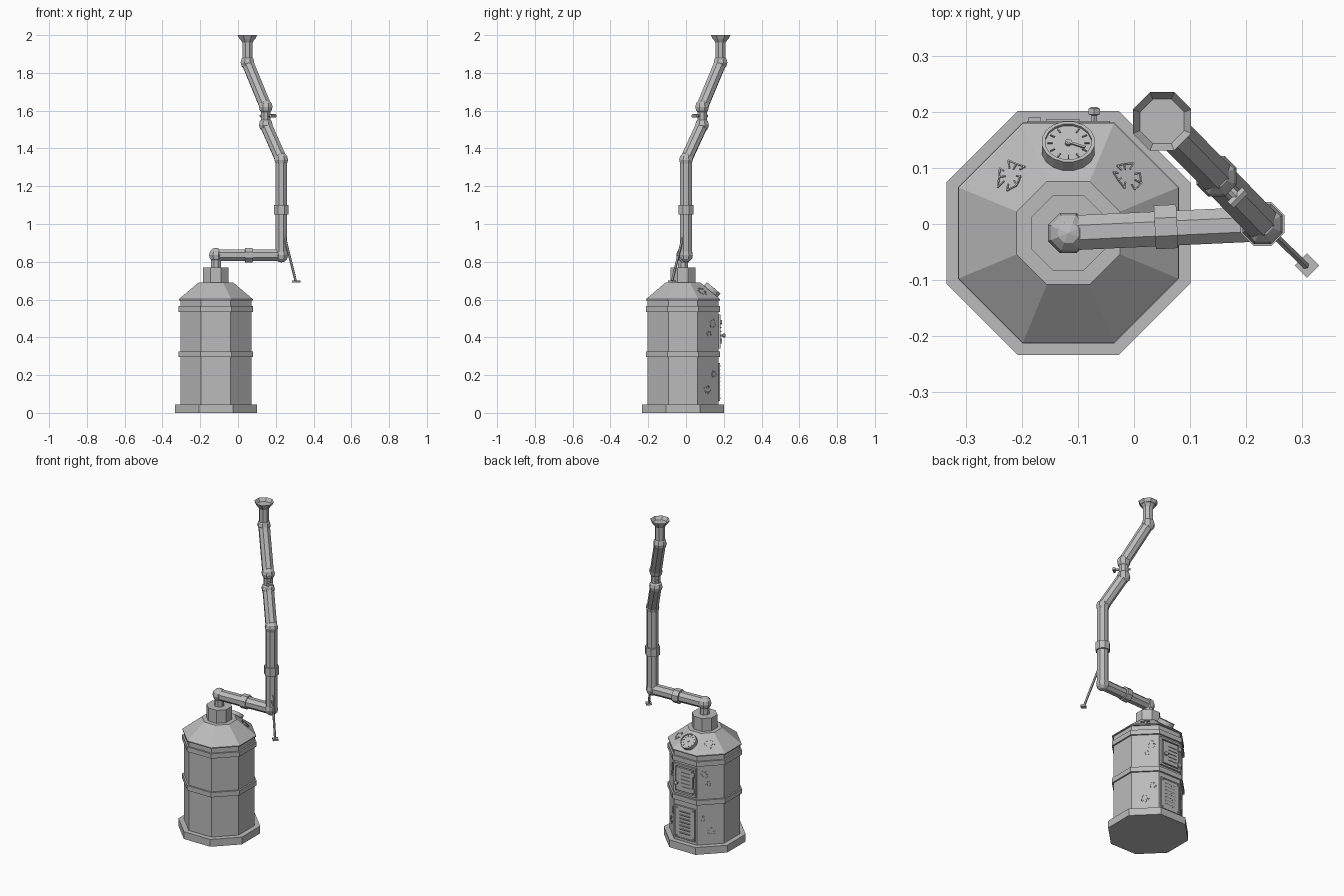
import bpy, bmesh, math, random
from mathutils import Vector, Matrix

if "Cube" in bpy.data.objects:
    bpy.data.objects.remove(bpy.data.objects["Cube"])
random.seed(4)

grey = bpy.data.materials.new("plain grey")
grey.use_nodes = True
grey.diffuse_color = (0.5, 0.5, 0.5, 1)
grey.node_tree.nodes["Principled BSDF"].inputs["Base Color"].default_value = (0.5, 0.5, 0.5, 1)

CX, CY = -0.117, -0.016
BODY = 0.1875
EIGHTH = math.pi / 8
CORNER = 1 / math.cos(EIGHTH)


def finish(name, bm):
    bmesh.ops.recalc_face_normals(bm, faces=bm.faces)
    mesh = bpy.data.meshes.new(name)
    bm.to_mesh(mesh)
    bm.free()
    mesh.materials.append(grey)
    ob = bpy.data.objects.new(name, mesh)
    bpy.context.collection.objects.link(ob)
    return ob


def lathe(bm, profile, matrix, sides=8):
    """Closed solid from (flat-side radius, height) pairs."""
    corner = 1 / math.cos(math.pi / sides)
    rings = []
    for r, z in profile:
        angles = [(k + 0.5) * math.tau / sides for k in range(sides)]
        rings.append([bm.verts.new(matrix @ Vector((r * corner * math.cos(a), r * corner * math.sin(a), z)))
                      for a in angles])
    for low, high in zip(rings, rings[1:]):
        for k in range(sides):
            n = (k + 1) % sides
            bm.faces.new((low[k], low[n], high[n], high[k]))
    bm.faces.new(rings[0][::-1])
    bm.faces.new(rings[-1])


def box(bm, size, matrix, center):
    bmesh.ops.create_cube(bm, size=1, matrix=matrix @ Matrix.Translation(center) @ Matrix.Diagonal((*size, 1)))


def turned(name, profile, matrix, sides=8):
    bm = bmesh.new()
    lathe(bm, profile, matrix, sides)
    return finish(name, bm)


def rod(name, a, b, radius, sides=8):
    a, b = Vector(a), Vector(b)
    turn = (b - a).to_track_quat('Z', 'Y').to_matrix().to_4x4()
    return turned(name, [(radius, 0), (radius, (b - a).length)], Matrix.Translation(a) @ turn, sides)


def ball(name, center, radius):
    bm = bmesh.new()
    bmesh.ops.create_uvsphere(bm, u_segments=8, v_segments=6, radius=radius,
                              matrix=Matrix.Translation(center) @ Matrix.Rotation(EIGHTH, 4, 'Z'))
    finish(name, bm)


def facet(angle, radius, z, tilt=0.0):
    """Frame on a body side: x along the side, y up it, z outward."""
    out = Vector((math.cos(angle), math.sin(angle), 0))
    normal = out * math.cos(tilt) + Vector((0, 0, math.sin(tilt)))
    up = Vector((0, 0, math.cos(tilt))) - out * math.sin(tilt)
    m = Matrix((up.cross(normal), up, normal)).transposed().to_4x4()
    return Matrix.Translation(Vector((CX, CY, z)) + out * radius) @ m


# Octagonal tank, bands and roof
axis = Matrix.Translation((CX, CY, 0))
turned("base_plinth", [(0.2175, 0), (0.2175, 0.045)], axis)
turned("tank_body", [(BODY, 0.045), (BODY, 0.6)], axis)
for name, z in (("middle_band", 0.295), ("upper_band", 0.535)):
    turned(name, [(0.197, z), (0.197, z + 0.03)], axis)
turned("tank_roof", [(0.196, 0.596), (0.196, 0.602), (0.092, 0.69)], axis)
turned("roof_collar", [(0.067, 0.69), (0.067, 0.77)], axis)

# Chimney pipe run
path = [(CX, CY, 0.835), (0.229, 0, 0.835), (0.229, 0, 1.34),
        (0.147, 0.085, 1.525), (0.147, 0.085, 1.62), (0.05, 0.183, 1.855)]
rod("outlet_neck", (CX, CY, 0.77), path[0], 0.026)
for i, (a, b) in enumerate(zip(path, path[1:])):
    rod(f"pipe_section_{i + 1}", a, b, 0.025 if i == 3 else 0.031)
for i, p in enumerate(path):
    ball(f"pipe_joint_{i + 1}", p, 0.039)
rod("horizontal_coupling", (0.037, -0.006, 0.835), (0.077, -0.004, 0.835), 0.039)
rod("vertical_coupling", (0.229, 0, 1.05), (0.229, 0, 1.1), 0.039)
turned("chimney_funnel", [(0.027, 0), (0.027, 0.105), (0.052, 0.145), (0.042, 0.125)],
       Matrix.Translation((0.05, 0.183, 1.855)))

# Damper valve between the upper joints
rod("valve_stem", (0.12, 0.112, 1.572), (0.185, 0.047, 1.572), 0.007, 6)
rod("valve_handle", (0.172, 0.034, 1.572), (0.198, 0.06, 1.572), 0.008, 6)

# Brace and its foot
rod("brace_rod", (0.235, -0.005, 0.98), (0.306, -0.074, 0.695), 0.006, 6)
bm = bmesh.new()
box(bm, (0.031, 0.031, 0.01), Matrix.Translation((0.308, -0.074, 0.695)) @ Matrix.Rotation(math.pi / 4, 4, 'Z'),
    (0, 0, 0))
finish("brace_foot", bm)

# Pressure gauge on the back of the roof
tilt = math.atan2(0.104, 0.088)
gauge = facet(math.pi / 2, 0.146, 0.642, tilt)
turned("gauge_case", [(0.047, -0.01), (0.047, 0.026), (0.041, 0.026), (0.041, 0.021)], gauge, 16)
bm = bmesh.new()
for k in range(1, 12):
    spin = gauge @ Matrix.Rotation(k * math.tau / 12 - math.pi / 2, 4, 'Z')
    box(bm, (0.009, 0.002, 0.003), spin, (0.033, 0, 0.022))
finish("gauge_ticks", bm)
bm = bmesh.new()
lathe(bm, [(0.006, 0.02), (0.006, 0.026)], gauge)
box(bm, (0.036, 0.004, 0.003), gauge @ Matrix.Rotation(math.pi - 0.4, 4, 'Z'), (0.014, 0, 0.025))
finish("gauge_needle", bm)


def frame(bm, width, height, bar, depth, m):
    for s in (-1, 1):
        box(bm, (width, bar, depth), m, (0, s * (height - bar) / 2, depth / 2))
        box(bm, (bar, height - 2 * bar, depth), m, (s * (width - bar) / 2, 0, depth / 2))


# Fire door with frame, vents, hinges and knob
door = facet(math.pi / 2, BODY, 0.43)
bm = bmesh.new()
frame(bm, 0.148, 0.18, 0.012, 0.012, door)
finish("door_frame", bm)
bm = bmesh.new()
box(bm, (0.112, 0.142, 0.012), door, (0, 0, 0.006))
for k in range(5):
    box(bm, (0.06, 0.006, 0.005), door, (0.01, 0.044 - k * 0.022, 0.0135))
finish("fire_door", bm)
bm = bmesh.new()
for y in (-0.05, 0.05):
    box(bm, (0.022, 0.026, 0.014), door, (0.06, y, 0.011))
finish("door_hinges", bm)
bm = bmesh.new()
lathe(bm, [(0.005, 0), (0.005, 0.022), (0.01, 0.024), (0.01, 0.034), (0.005, 0.037)],
      door @ Matrix.Translation((-0.046, -0.02, 0)), 6)
finish("door_knob", bm)

# Louvred ash panel
panel = facet(math.pi / 2, BODY, 0.163)
bm = bmesh.new()
box(bm, (0.134, 0.2, 0.006), panel, (0, 0, 0.003))
frame(bm, 0.134, 0.2, 0.007, 0.009, panel)
for k in range(7):
    slat = panel @ Matrix.Translation((0, 0.066 - k * 0.022, 0.007)) @ Matrix.Rotation(0.5, 4, 'X')
    box(bm, (0.07, 0.01, 0.004), slat, (0, 0, 0))
for x in (-0.055, 0.055):
    for y in (-0.086, 0.086):
        lathe(bm, [(0.004, 0), (0.004, 0.011)], panel @ Matrix.Translation((x, y, 0)), 6)
finish("ash_panel", bm)


def dent(bm, m, radius):
    """Thin crumpled outline with short cracks running inward."""
    count = 9
    pts = [Vector((math.cos(k * math.tau / count), math.sin(k * math.tau / count), 0)) *
           radius * random.uniform(0.75, 1.1) for k in range(count)]
    for k, p in enumerate(pts):
        ends = [(p, p * random.uniform(0.45, 0.65))]
        if k % 3:
            ends.append((p, pts[(k + 1) % count]))
        for a, b in ends:
            d = b - a
            turn = Matrix.Rotation(math.atan2(d.y, d.x), 4, 'Z')
            box(bm, (d.length, 0.0025, 0.004), m @ Matrix.Translation((a + b) / 2) @ turn, (0, 0, 0))


# Dents on both rear diagonal sides and roof slopes
for side, angle, s in (("right", math.pi / 4, 1), ("left", 3 * math.pi / 4, -1)):
    bm = bmesh.new()
    for x, z, r in ((0.035, 0.476, 0.025), (0.01, 0.42, 0.016), (0.045, 0.206, 0.02), (-0.005, 0.125, 0.025)):
        dent(bm, facet(angle, BODY, z) @ Matrix.Translation((s * x, 0, 0)), r)
    dent(bm, facet(angle, 0.146, 0.6445, tilt), 0.029)
    finish(f"{side}_dents", bm)
